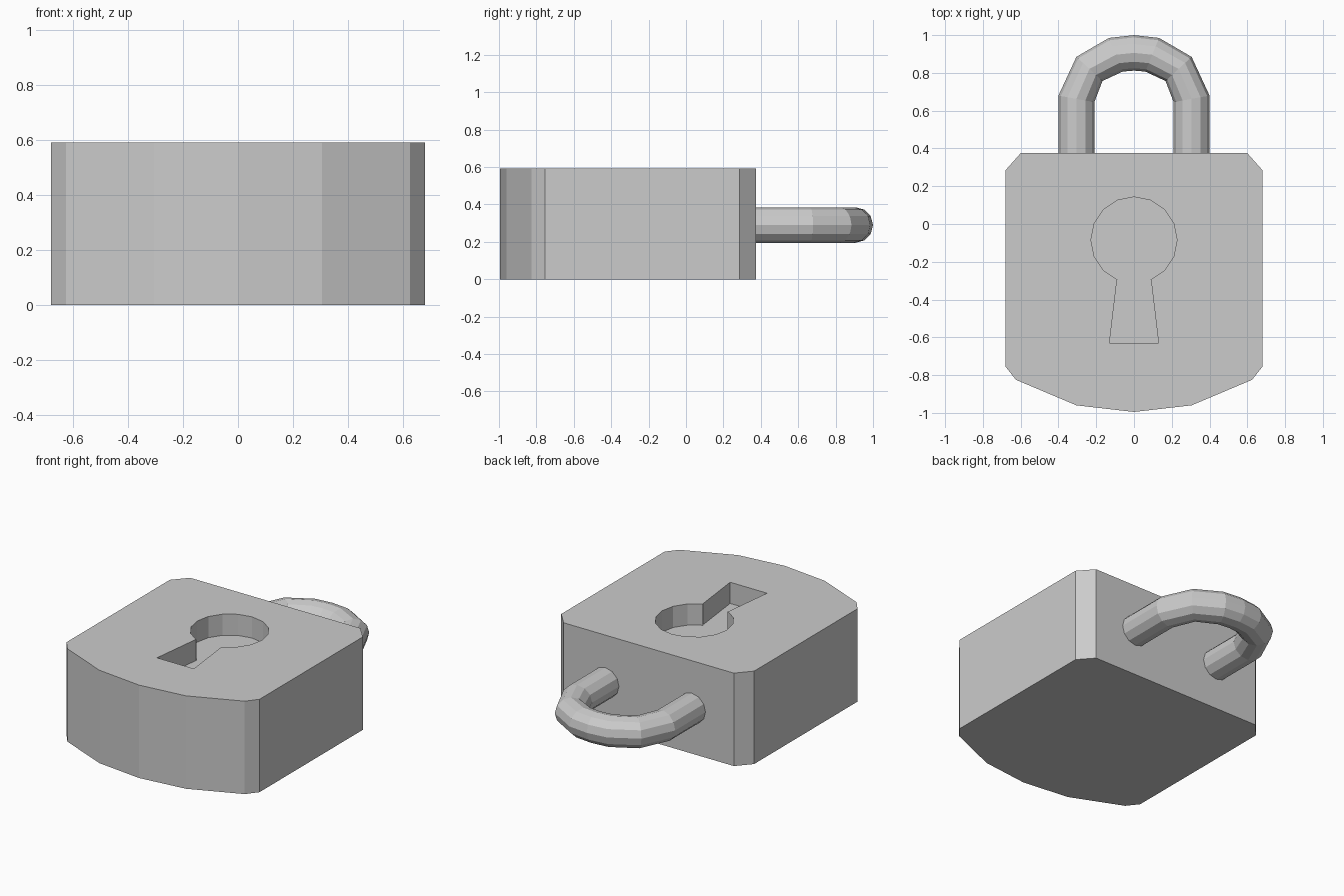
import bpy, bmesh, math
from mathutils import Vector

if "Cube" in bpy.data.objects:
    bpy.data.objects.remove(bpy.data.objects["Cube"])


def new_object(name, bm):
    bmesh.ops.recalc_face_normals(bm, faces=bm.faces)
    mesh = bpy.data.meshes.new(name)
    bm.to_mesh(mesh)
    bm.free()
    obj = bpy.data.objects.new(name, mesh)
    bpy.context.collection.objects.link(obj)
    return obj


def mirrored(half):
    """Half outline (x >= 0) plus its reflection; points on x = 0 are kept once."""
    return half + [(-x, y) for x, y in reversed(half) if x > 0]


def prism(name, outline, z0, z1):
    bm = bmesh.new()
    lo = [bm.verts.new((x, y, z0)) for x, y in outline]
    hi = [bm.verts.new((x, y, z1)) for x, y in outline]
    n = len(outline)
    bm.faces.new(lo)
    bm.faces.new(hi)
    for i in range(n):
        j = (i + 1) % n
        bm.faces.new((lo[i], lo[j], hi[j], hi[i]))
    return new_object(name, bm)


# Lock body: chamfered block with a bowed lower end
body = prism("lock_body", mirrored([
    (0, -0.995), (0.305, -0.96), (0.625, -0.825), (0.68, -0.755),
    (0.68, 0.285), (0.60, 0.375)]), 0, 0.592)

# Keyhole recess: round top with a flared slot
R, CY = 0.228, -0.085
half = [(0.13, -0.63)]
for k in range(-3, 4):
    a = k * math.pi / 8
    half.append((R * math.cos(a), CY + R * math.sin(a)))
half.insert(1, (0.09, -0.295))
half.append((0, CY + R))
cutter = prism("keyhole_cutter", mirrored(half), 0.457, 0.8)
cutter.hide_render = True
cutter.display_type = 'WIRE'
cut = body.modifiers.new("keyhole", 'BOOLEAN')
cut.operation = 'DIFFERENCE'
cut.solver = 'EXACT'
cut.object = cutter

# Shackle: mitred tube given by (outer, inner) points of each ring
SIDES, RZ, ZC = 12, 0.095, 0.29
right = [((0.40, 0.35), (0.21, 0.35)), ((0.40, 0.68), (0.21, 0.645)),
         ((0.305, 0.885), (0.167, 0.757)), ((0.133, 0.985), (0.06, 0.807)),
         ((0, 1.0), (0, 0.812))]
left = [((-o[0], o[1]), (-i[0], i[1])) for o, i in reversed(right[:-1])]
bm = bmesh.new()
rings = []
for o, i in right + left:
    o, i = Vector((*o, ZC)), Vector((*i, ZC))
    ring = []
    for s in range(SIDES):
        a = 2 * math.pi * s / SIDES
        p = (o + i) / 2 + (o - i) / 2 * math.cos(a)
        p.z += RZ * math.sin(a)
        ring.append(bm.verts.new(p))
    rings.append(ring)
for a, b in zip(rings, rings[1:]):
    for s in range(SIDES):
        t = (s + 1) % SIDES
        bm.faces.new((a[s], a[t], b[t], b[s]))
bm.faces.new(rings[0])
bm.faces.new(rings[-1])
new_object("shackle", bm)
